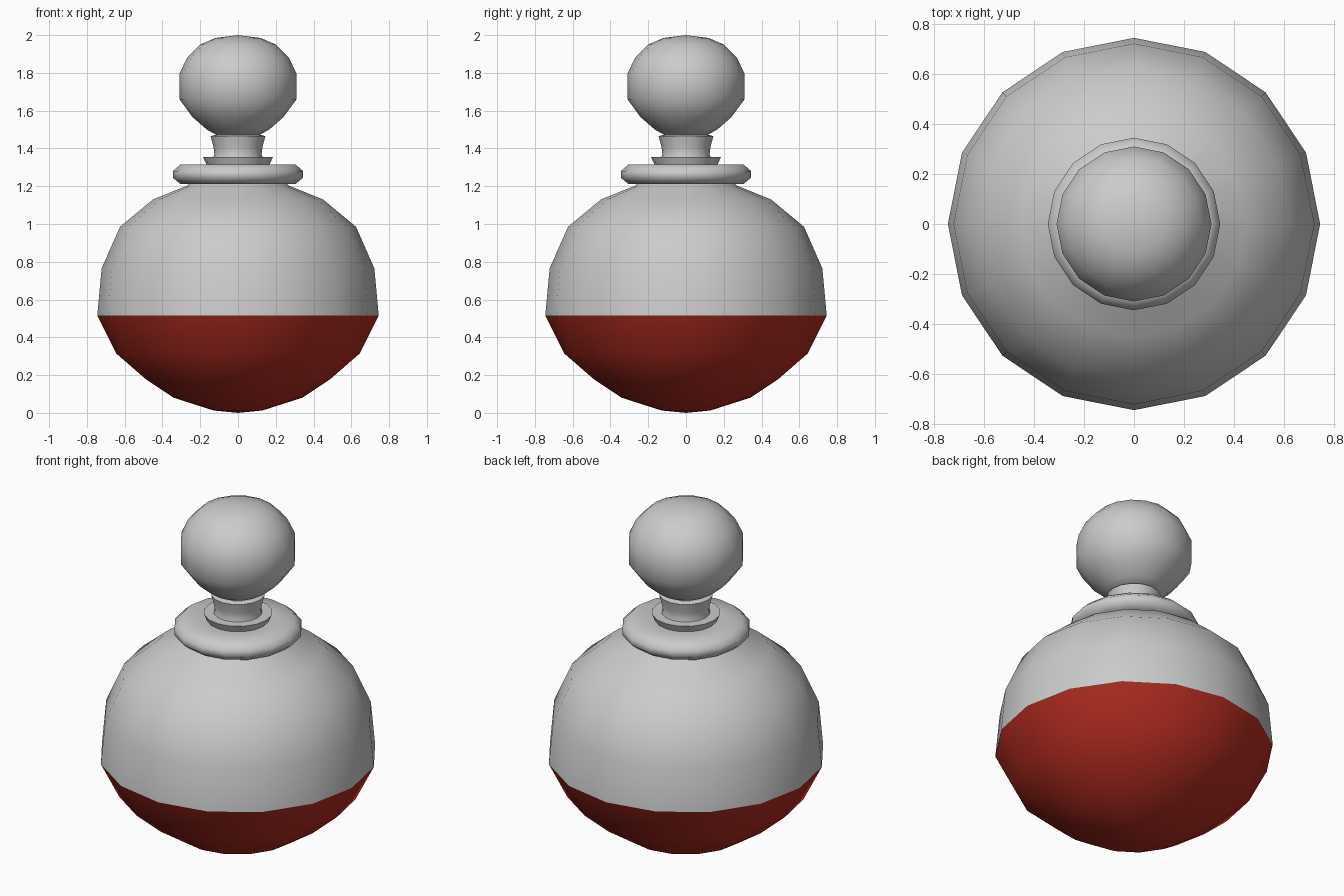
import bpy, bmesh, math

if "Cube" in bpy.data.objects:
    bpy.data.objects.remove(bpy.data.objects["Cube"])

SIDES = 16


def revolve(name, profile, color=None, angle=50):
    """Spin an (r, z) profile, listed bottom to top, around the z axis."""
    bm = bmesh.new()
    rings = []
    for r, z in profile:
        if r == 0:
            rings.append([bm.verts.new((0, 0, z))] * SIDES)
        else:
            rings.append([bm.verts.new((r * math.cos(a), r * math.sin(a), z))
                          for a in (2 * math.pi * i / SIDES for i in range(SIDES))])
    for low, high in zip(rings, rings[1:]):
        for i in range(SIDES):
            j = (i + 1) % SIDES
            quad = [low[i], low[j], high[j], high[i]]
            bm.faces.new(list(dict.fromkeys(quad)))
    mesh = bpy.data.meshes.new(name)
    bm.to_mesh(mesh)
    bm.free()
    obj = bpy.data.objects.new(name, mesh)
    bpy.context.collection.objects.link(obj)
    if color:
        mat = bpy.data.materials.new(name)
        mat.diffuse_color = color
        mat.use_nodes = True
        mat.node_tree.nodes["Principled BSDF"].inputs["Base Color"].default_value = mat.diffuse_color
        mesh.materials.append(mat)
    bpy.ops.object.select_all(action='DESELECT')
    obj.select_set(True)
    bpy.context.view_layer.objects.active = obj
    bpy.ops.object.shade_smooth_by_angle(angle=math.radians(angle))
    return obj


# Liquid filling the lower half, with a flat top
revolve("liquid", [(0, 0), (0.13, 0.013), (0.34, 0.08), (0.49, 0.18),
                   (0.645, 0.315), (0.745, 0.515), (0, 0.515)],
        (0.45, 0.025, 0.015, 1))

# Upper flask wall up to the neck
revolve("flask", [(0.745, 0.515), (0.722, 0.765), (0.625, 0.985),
                  (0.45, 1.13), (0.27, 1.203), (0.24, 1.23)])

# Rounded lip around the mouth
revolve("lip", [(0.2, 1.212), (0.305, 1.212), (0.345, 1.245), (0.345, 1.28),
                (0.305, 1.315), (0.2, 1.315), (0, 1.312)])

# Stopper: collar and flared stem
revolve("stopper_collar", [(0, 1.31), (0.165, 1.31), (0.185, 1.355), (0, 1.355)])
revolve("stopper_stem", [(0.135, 1.34), (0.125, 1.37), (0.13, 1.41),
                         (0.145, 1.465), (0.11, 1.475)])

# Ball-shaped knob
revolve("stopper_knob", [(0, 1.465), (0.12, 1.475), (0.165, 1.5), (0.24, 1.565),
                         (0.31, 1.66), (0.31, 1.795), (0.27, 1.88),
                         (0.2, 1.95), (0.12, 1.985), (0, 2.0)])
